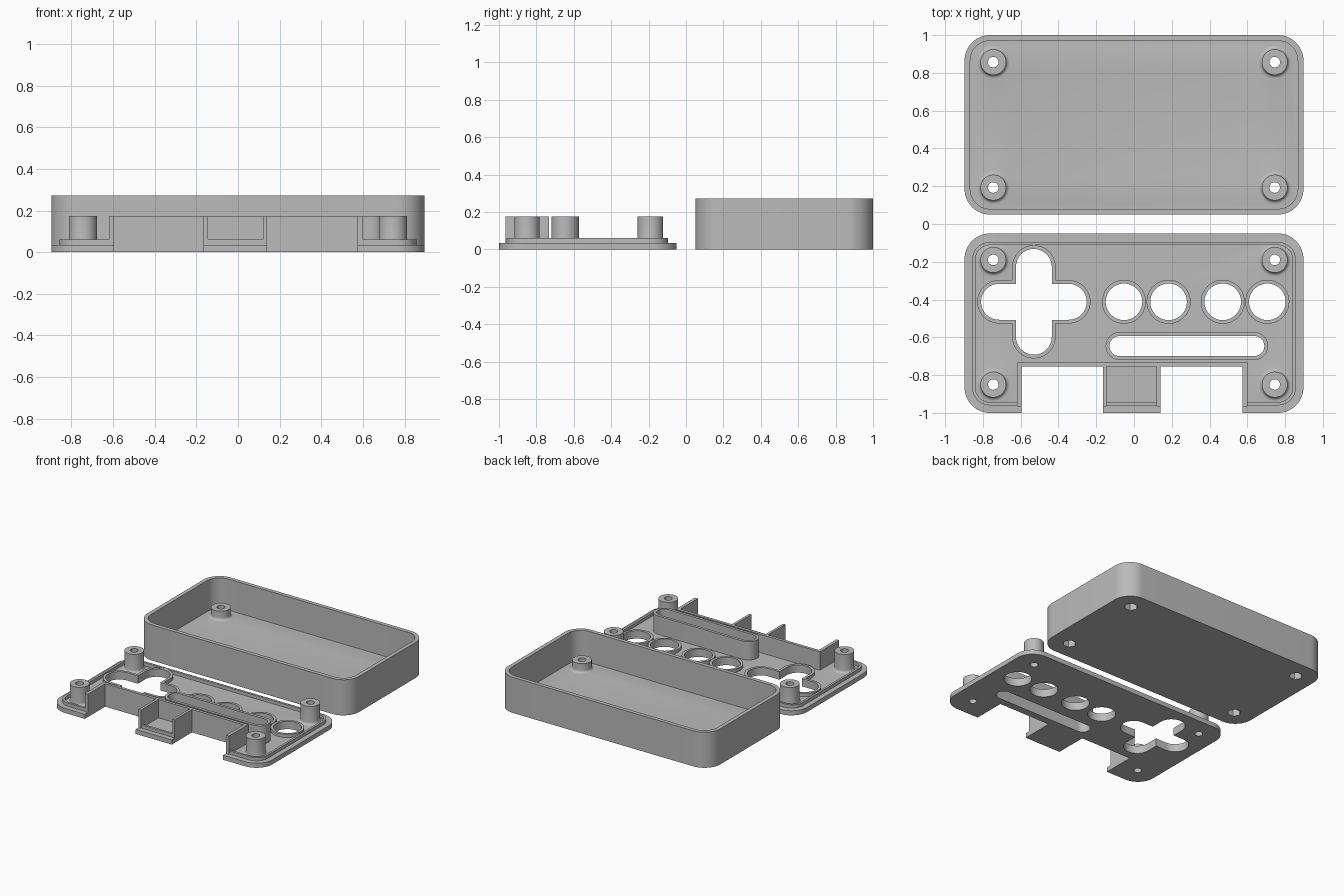
import bpy, bmesh, math

if "Cube" in bpy.data.objects:
    bpy.data.objects.remove(bpy.data.objects["Cube"])

grey = bpy.data.materials.new("grey_plastic")
grey.diffuse_color = (0.5, 0.5, 0.5, 1)
grey.use_nodes = True
grey.node_tree.nodes["Principled BSDF"].inputs["Base Color"].default_value = grey.diffuse_color


def arc(cx, cy, r, a0, a1, n=16):
    return [(cx + r * math.cos(math.radians(a0 + (a1 - a0) * i / n)),
             cy + r * math.sin(math.radians(a0 + (a1 - a0) * i / n))) for i in range(n + 1)]


def circle(cx, cy, r, n=40):
    return arc(cx, cy, r, 0, 360, n)[:-1]


def rounded_rect(hx, y0, y1, r):
    """Corners in the order front right, back right, back left, front left."""
    return (arc(hx - r, y0 + r, r, -90, 0) + arc(hx - r, y1 - r, r, 0, 90)
            + arc(r - hx, y1 - r, r, 90, 180) + arc(r - hx, y0 + r, r, 180, 270))


def slot(x0, x1, y, r):
    return arc(x1 - r, y, r, -90, 90) + arc(x0 + r, y, r, 90, 270)


def cross(cx, cy, half, r):
    """Plus shape whose four arms end in half circles."""
    pts = []
    for k in range(4):
        c, s = [(1, 0), (0, 1), (-1, 0), (0, -1)][k]
        local = arc(half - r, 0, r, -90, 90) + [(r, r)]
        pts += [(cx + x * c - y * s, cy + x * s + y * c) for x, y in local]
    return pts


class Part:
    """Mesh made of flat caps (with holes) and vertical or sloped walls."""

    def __init__(self, name):
        self.name, self.bm = name, bmesh.new()

    def ring(self, loop, z):
        return [self.bm.verts.new((x, y, z)) for x, y in loop]

    def cap(self, loops, z):
        edges = []
        for loop in loops:
            v = self.ring(loop, z)
            edges += [self.bm.edges.new((v[i - 1], v[i])) for i in range(len(v))]
        bmesh.ops.triangle_fill(self.bm, use_beauty=True, use_dissolve=False,
                                edges=edges, normal=(0, 0, 1))

    def wall(self, loop, z0, z1, upper=None):
        a, b = self.ring(loop, z0), self.ring(upper or loop, z1)
        for i in range(len(a)):
            self.bm.faces.new((a[i - 1], a[i], b[i], b[i - 1]))

    def prism(self, loops, z0, z1, bottom=False):
        self.cap(loops, z1)
        if bottom:
            self.cap(loops, z0)
        for loop in loops:
            self.wall(loop, z0, z1)

    def finish(self):
        bmesh.ops.remove_doubles(self.bm, verts=self.bm.verts, dist=1e-5)
        bmesh.ops.recalc_face_normals(self.bm, faces=self.bm.faces)
        me = bpy.data.meshes.new(self.name)
        self.bm.to_mesh(me)
        self.bm.free()
        me.materials.append(grey)
        ob = bpy.data.objects.new(self.name, me)
        bpy.context.collection.objects.link(ob)
        # open-bottomed raised parts must still face outwards
        bpy.ops.object.select_all(action='DESELECT')
        ob.select_set(True)
        bpy.context.view_layer.objects.active = ob
        bpy.ops.object.shade_smooth_by_angle(angle=math.radians(30))


FLOOR, POST_R, HOLE_R, FILLET = 0.035, 0.068, 0.028, 0.02


def post_sides(part, x, y, top):
    """Outer skin of a screw post with a concave fillet at its foot."""
    prof = [(POST_R + FILLET * (1 - math.cos(a)), FLOOR + FILLET * (1 - math.sin(a)))
            for a in [math.pi / 2 * (1 - i / 5) for i in range(6)]] + [(POST_R, top)]
    for (r0, z0), (r1, z1) in zip(prof, prof[1:]):
        part.wall(circle(x, y, r0), z0, z1, circle(x, y, r1))
    part.cap([circle(x, y, POST_R), circle(x, y, HOLE_R)], top)


# Open case: shell, four bosses and hexagonal nut pockets underneath
BOX_TOP, BOSS_TOP, POCKET = 0.272, 0.105, 0.055
outer = rounded_rect(0.897, 0.05, 1.0, 0.135)
inner = rounded_rect(0.867, 0.08, 0.97, 0.105)
bosses = [(x, y) for x in (-0.745, 0.745) for y in (0.193, 0.857)]
hexes = [circle(x, y, 0.048, 6) for x, y in bosses]
case = Part("case_shell")
case.cap([outer] + hexes, 0)
case.wall(outer, 0, BOX_TOP)
case.cap([outer, inner], BOX_TOP)
case.wall(inner, FLOOR, BOX_TOP)
case.cap([inner] + [circle(x, y, POST_R + FILLET) for x, y in bosses], FLOOR)
for (x, y), hexagon in zip(bosses, hexes):
    hole = circle(x, y, HOLE_R)
    case.wall(hexagon, 0, POCKET)
    case.cap([hexagon, hole], POCKET)
    case.wall(hole, POCKET, BOSS_TOP)
    post_sides(case, x, y, BOSS_TOP)
case.finish()

# Cover plate: notched outline, button openings and four tall screw posts
POST_TOP, RIM_TOP, BY = 0.175, 0.06, -0.412
outline = rounded_rect(0.897, -1.0, -0.05, 0.135) + [
    (-0.595, -1), (-0.595, -0.755), (-0.165, -0.755), (-0.165, -1),
    (0.14, -1), (0.14, -0.755), (0.575, -0.755), (0.575, -1)]
buttons = [-0.053, 0.183, 0.47, 0.706]
openings = [circle(x, BY, 0.097) for x in buttons]
openings += [cross(-0.53, BY, 0.28, 0.095), slot(-0.13, 0.69, -0.646, 0.053)]
posts = [(x, y) for x in (-0.745, 0.745) for y in (-0.19, -0.85)]
cover = Part("cover_plate")
cover.cap([outline] + openings + [circle(x, y, HOLE_R) for x, y in posts], 0)
cover.cap([outline] + openings + [circle(x, y, POST_R + FILLET) for x, y in posts], FLOOR)
for loop in [outline] + openings:
    cover.wall(loop, 0, FLOOR)
for x, y in posts:
    cover.wall(circle(x, y, HOLE_R), 0, POST_TOP)
    post_sides(cover, x, y, POST_TOP)
cover.finish()

# Raised rims around the openings
for i, x in enumerate(buttons):
    rim = Part(f"button_rim_{i + 1}")
    rim.prism([circle(x, BY, 0.1165), circle(x, BY, 0.097)], FLOOR, RIM_TOP, True)
    rim.finish()
rim = Part("direction_pad_rim")
rim.prism([cross(-0.53, BY, 0.30, 0.115), cross(-0.53, BY, 0.28, 0.095)], FLOOR, RIM_TOP, True)
rim.finish()
rim = Part("slot_wall")
rim.prism([slot(-0.15, 0.71, -0.646, 0.074), slot(-0.13, 0.69, -0.646, 0.053)],
          FLOOR, POST_TOP, True)
rim.finish()

# Locating lip near the plate edge, interrupted by the two notches
lip_out = rounded_rect(0.857, -0.96, -0.095, 0.095)
lip_in = rounded_rect(0.84, -0.943, -0.112, 0.078)
lip = Part("locating_lip")
lip.prism([[(0.6, -0.96)] + lip_out + [(-0.62, -0.96), (-0.62, -0.943)]
           + lip_in[::-1] + [(0.6, -0.943)]], FLOOR, RIM_TOP, True)
lip.prism([[(-0.145, -0.96), (0.12, -0.96), (0.12, -0.943), (-0.145, -0.943)]],
          FLOOR, RIM_TOP, True)
lip.finish()

# Tall walls that frame the two notches
guard = [(-0.62, -0.733)]
for x0, x1 in ((-0.62, -0.595), (-0.165, -0.145), (0.12, 0.14), (0.575, 0.6)):
    guard += [(x0, -0.755), (x0, -0.965), (x1, -0.965), (x1, -0.755)]
guard = guard[:1] + guard[2:-1] + [(0.6, -0.733)]
walls = Part("notch_walls")
walls.prism([guard], FLOOR, POST_TOP, True)
walls.finish()
